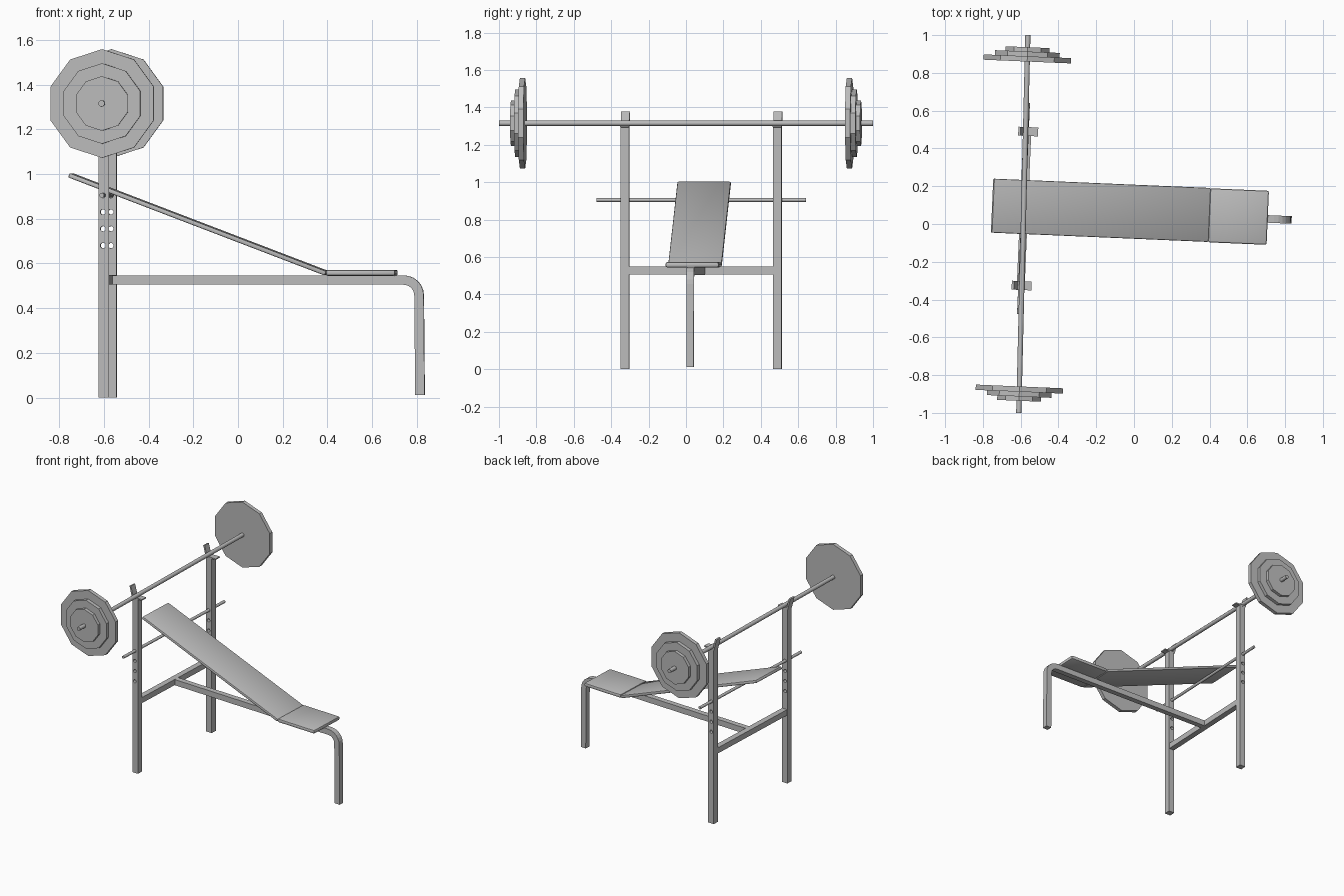
import bpy, bmesh
from math import radians, sin, cos, pi
from mathutils import Matrix, Vector

cube = bpy.data.objects.get("Cube")
if cube:
    bpy.data.objects.remove(cube, do_unlink=True)

YAW = radians(-2.45)      # the whole bench is turned slightly
MID = 0.057               # centre line of the frame across its width
POST_X = -0.585
STEEL = 0.042             # tube width

grey = bpy.data.materials.new("plain_grey")
grey.use_nodes = True
grey.diffuse_color = (0.5, 0.5, 0.5, 1)
bsdf = next(n for n in grey.node_tree.nodes if n.type == 'BSDF_PRINCIPLED')
bsdf.inputs["Base Color"].default_value = grey.diffuse_color


def finish(name, bm, yaw=YAW, loc=(0, 0, 0), smooth=False):
    bmesh.ops.recalc_face_normals(bm, faces=bm.faces)
    mesh = bpy.data.meshes.new(name)
    bm.to_mesh(mesh)
    bm.free()
    mesh.materials.append(grey)
    obj = bpy.data.objects.new(name, mesh)
    obj.rotation_euler.z = yaw
    obj.location = loc
    bpy.context.collection.objects.link(obj)
    if smooth:
        bpy.ops.object.select_all(action='DESELECT')
        obj.select_set(True)
        bpy.context.view_layer.objects.active = obj
        bpy.ops.object.shade_smooth_by_angle(angle=radians(40))
    return obj


def extrude(name, outline, mid, width, bevel=0):
    """Side outline of (x, z) points, extruded across y."""
    bm = bmesh.new()
    face = bm.faces.new([bm.verts.new((x, mid - width / 2, z)) for x, z in outline])
    res = bmesh.ops.extrude_face_region(bm, geom=[face])
    verts = [g for g in res["geom"] if isinstance(g, bmesh.types.BMVert)]
    bmesh.ops.translate(bm, verts=verts, vec=(0, width, 0))
    if bevel:
        bmesh.ops.bevel(bm, geom=bm.edges[:], offset=bevel, segments=2,
                        profile=0.5, affect='EDGES')
    return finish(name, bm, smooth=bool(bevel))


def rect(x0, x1, z0, z1):
    return [(x0, z0), (x1, z0), (x1, z1), (x0, z1)]


def add_rod(bm, x, z, y0, y1, radius, sides):
    """Cylinder along y with a vertex at the top."""
    mat = (Matrix.Translation((x, (y0 + y1) / 2, z))
           @ Matrix.Rotation(pi / 2, 4, 'X'))
    bmesh.ops.create_cone(bm, cap_ends=True, segments=sides, radius1=radius,
                          radius2=radius, depth=abs(y1 - y0), matrix=mat)


# Uprights with adjustment holes, and bar hooks on top
for side, label in ((-1, "front"), (1, "back")):
    y = MID + side * 0.408
    post = extrude(label + "_post", rect(POST_X - 0.023, POST_X + 0.023, 0, 1.3), y, 0.046)
    bm = bmesh.new()
    for i in range(4):
        add_rod(bm, POST_X - 0.003, 0.68 + i * 0.075, y - 0.1, y + 0.1, 0.012, 12)
    cutter = finish("hole_cutter", bm)
    cutter.hide_render = True
    mod = post.modifiers.new("holes", 'BOOLEAN')
    mod.operation = 'DIFFERENCE'
    mod.solver = 'EXACT'
    mod.object = cutter
    graph = bpy.context.evaluated_depsgraph_get()
    cut_mesh = bpy.data.meshes.new_from_object(post.evaluated_get(graph))
    post.modifiers.clear()
    post.data = cut_mesh
    bpy.data.objects.remove(cutter, do_unlink=True)

    hook = [(-0.048, 1.375), (-0.026, 1.29), (0.057, 1.295),
            (0.057, 1.303), (-0.016, 1.302), (-0.036, 1.377)]
    extrude(label + "_bar_hook", [(POST_X + x, z) for x, z in hook], y, 0.047)

# Crossbar between the uprights
extrude("crossbar", rect(POST_X - 0.021, POST_X + 0.021, 0.506, 0.548), MID, 0.79)

# Long beam bending down into the front leg
cx, cz, r_out = 0.739, 0.457, 0.09
r_in = r_out - STEEL
arc = [i * pi / 2 / 6 for i in range(7)]
outer = [(cx + r_out * sin(a), cz + r_out * cos(a)) for a in arc]
inner = [(cx + r_in * sin(a), cz + r_in * cos(a)) for a in arc]
foot = cx + r_out + 0.004
path = ([(POST_X + 0.015, cz + r_out)] + outer + [(foot, 0.013), (foot - STEEL, 0.013)]
        + inner[::-1] + [(POST_X + 0.015, cz + r_in)])
extrude("beam_and_leg", path, MID, 0.04)

# Padded seat and sloping backrest
extrude("seat", rect(0.396, 0.706, 0.545, 0.572), 0.063, 0.286, 0.009)
low, high = Vector((0.391, 0.546)), Vector((-0.757, 0.985))
along = (high - low).normalized()
up = Vector((-along.y, along.x))
if up.y < 0:
    up = -up
thick = up * 0.021
extrude("backrest", [tuple(p) for p in (low, high, high + thick, low + thick)],
        0.065, 0.286, 0.006)

# Support rod through the top holes
bm = bmesh.new()
add_rod(bm, POST_X - 0.003, 0.905, MID - 0.56, MID + 0.56, 0.0105, 12)
finish("backrest_support_rod", bm, smooth=True)

# Barbell
BAR_Z = 1.315
bm = bmesh.new()
add_rod(bm, 0, 0, -1, 1, 0.0145, 10)
finish("barbell_bar", bm, radians(-1.38), (-0.586, 0, BAR_Z), smooth=True)

# Weight plates, stepping down in size outwards
plates = (("large", 0.243, 0.86, 0.888), ("medium", 0.18, 0.888, 0.913),
          ("small", 0.122, 0.913, 0.936))
for side, label in ((-1, "front"), (1, "back")):
    for size, radius, start, end in plates:
        bm = bmesh.new()
        add_rod(bm, 0, 0, -(end - start) / 2, (end - start) / 2, radius, 10)
        y = side * (start + end) / 2
        finish(f"{label}_{size}_weight_plate", bm, YAW, (-0.586 + 0.024 * y, y, BAR_Z))
